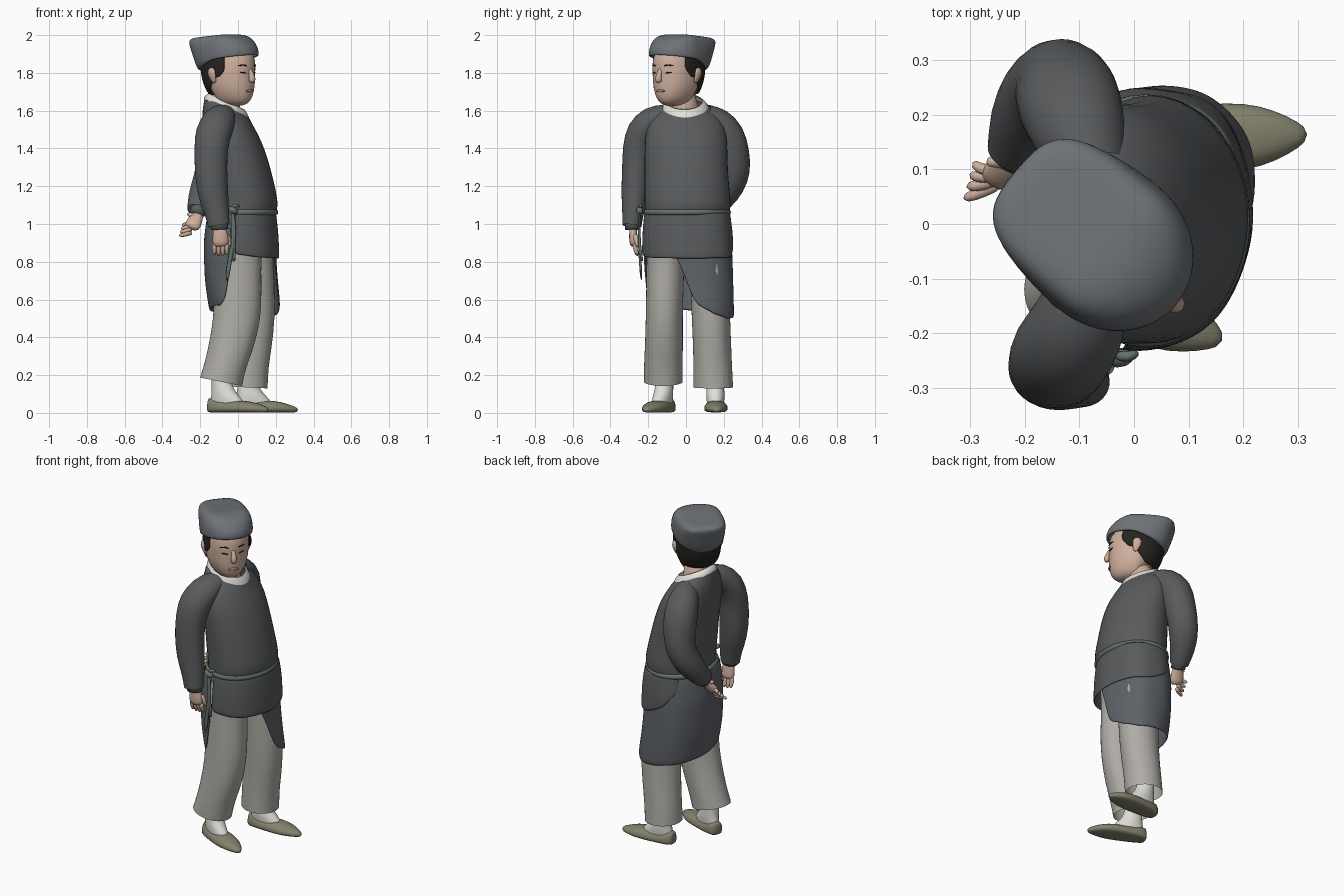
import bpy, math
from math import sin, cos, radians, pi
from mathutils import Vector, Matrix

def mat(name, *c):
    m = bpy.data.materials.new(name)
    m.diffuse_color = (*c, 1)
    return m

TUNIC = mat("dark_cloth", .1, .105, .11)
APRON = mat("apron_cloth", .11, .12, .135)
HAT = mat("hat_cloth", .155, .17, .185)
PANTS = mat("trouser_cloth", .43, .415, .38)
SKIN = mat("skin", .62, .43, .34)
WHITE = mat("white_cloth", .75, .74, .7)
SHOE = mat("shoe_cloth", .23, .22, .15)
BELT = mat("belt_cloth", .13, .17, .145)
HAIR = mat("hair", .018, .017, .014)
LIP = mat("lip", .45, .25, .2)
I = Matrix.Identity(4)

def skin(name, rings, m, closed=True, caps=(False, False), M=I, sub=1, thick=0):
    """Join equal-length rows of points into a smooth surface."""
    n, k = len(rings[0]), len(rings)
    verts = [M @ Vector(p) for r in rings for p in r]
    faces = [(i*n+j, i*n+(j+1) % n, (i+1)*n+(j+1) % n, (i+1)*n+j)
             for i in range(k-1) for j in range(n if closed else n-1)]
    if caps[0]: faces.append(tuple(range(n))[::-1])
    if caps[1]: faces.append(tuple((k-1)*n+j for j in range(n)))
    me = bpy.data.meshes.new(name)
    me.from_pydata(verts, [], faces)
    me.materials.append(m)
    me.shade_smooth()
    ob = bpy.data.objects.new(name, me)
    bpy.context.collection.objects.link(ob)
    if thick:
        s = ob.modifiers.new("thickness", 'SOLIDIFY')
        s.thickness, s.offset = thick, 0
    if sub:
        ob.modifiers.new("smooth", 'SUBSURF').levels = sub
        ob.modifiers["smooth"].render_levels = sub
    return ob

def spow(v, e):
    return math.copysign(abs(v)**e, v)

def ring(cx, cy, z, rx, ry, tilt=0, n=20, fold=0):
    """Level ellipse, tilted so that +x drops, with optional cloth folds."""
    pts = []
    for i in range(n):
        a = 2*pi*i/n
        f = 1 + fold*sin(5*a + z*17)
        pts.append((cx+rx*f*cos(a), cy+ry*f*sin(a), z-tilt*rx*cos(a)))
    return pts

def loft(name, rows, m, **kw):
    return skin(name, [ring(*r) for r in rows], m, **kw)

def tube(name, pts, m, n=10, flat=1, caps=(True, True), M=I, sub=1, fold=0):
    """Round limb along points (x, y, z, radius)."""
    P = [Vector(p[:3]) for p in pts]
    d = P[-1]-P[0]
    ref = Vector((1, 0, 0)) if abs(d.x) < .6*d.length else Vector((0, 1, 0))
    rings = []
    for i, p in enumerate(P):
        t = (P[min(i+1, len(P)-1)]-P[max(i-1, 0)]).normalized()
        u = (ref-t*ref.dot(t)).normalized()
        v = t.cross(u)
        r = pts[i][3]
        rings.append([p+r*(1+fold*sin(3*a+i*1.7))*(u*cos(a)+v*flat*sin(a))
                      for a in (2*pi*j/n for j in range(n))])
    return skin(name, rings, m, caps=caps, M=M, sub=sub)

def interp(table, x):
    for a, b in zip(table, table[1:]):
        if x <= b[0]:
            t = max(0, (x-a[0])/(b[0]-a[0]))
            return [p+(q-p)*t for p, q in zip(a[1:], b[1:])]
    return list(table[-1][1:])

# tunic body, belt, collar
loft("tunic_body", [
    (.02, .005, 1.04, .17, .218), (.03, .008, 1.075, .182, .23), (.03, .008, 1.12, .184, .232, 0, 20, .012),
    (.015, .003, 1.22, .178, .226, 0, 20, .01), (-.005, 0, 1.35, .165, .222), (-.035, 0, 1.47, .155, .222, .1),
    (-.055, 0, 1.56, .138, .195, .3), (-.06, -.005, 1.62, .117, .124, .45)], TUNIC)
loft("belt", [(.02, .006, 1.045, .18, .224), (.022, .006, 1.052, .194, .236),
              (.022, .006, 1.07, .195, .236), (.025, .006, 1.078, .182, .226)], BELT)
loft("collar", [(-.06, -.005, 1.605, .122, .128, .45), (-.062, -.005, 1.63, .113, .116, .45),
                (-.06, -.01, 1.65, .094, .096, .45)], WHITE, thick=.005)
tube("neck", [(-.075, 0, 1.55, .085), (-.065, -.01, 1.62, .078), (-.055, -.03, 1.72, .072)], SKIN, n=14)

# front skirt flap, and longer apron wrapped around the back
def wrap(name, angs, bottom, top, shape, m, rows=6):
    rings = []
    for k in range(rows):
        row = []
        for a in angs:
            z = top+(interp(bottom, a)[0]-top)*k/(rows-1)
            cx, rx, cy, ry = interp(shape, z)
            c, s = cos(radians(a)), sin(radians(a))
            e = 1-.2*min(1, max(0, 3*c*s))       # fuller over the two legs
            f = 1+.012*sin(a*.12+z*9)*k/rows
            row.append((cx+rx*f*spow(c, e), cy+ry*f*spow(s, e), z))
        rings.append(row)
    return skin(name, rings, m, closed=False, thick=.008)

wrap("front_skirt", range(-100, 126, 9), [(-100, .84), (-60, .82), (0, .815), (70, .82), (100, .88), (125, .98)], 1.06,
     [(.8, .017, .198, .01, .24), (.95, .02, .19, .008, .236), (1.06, .02, .178, .006, .224)], TUNIC)
wrap("apron", range(-18, 259, 6), [(-18, .85), (-6, .74), (8, .57), (30, .52), (60, .495), (90, .505), (180, .54), (235, .57), (246, .62), (258, .78)], 1.055,
     [(.5, .046, .186, .014, .236), (.7, .017, .189, .012, .236), (.9, .006, .186, .008, .231), (1.06, .013, .171, .006, .216)], APRON, 8)

# belt knot and hanging ties
tube("belt_knot", [(-.06, -.235, 1.085, .012), (-.03, -.25, 1.075, .022), (.0, -.24, 1.06, .012)], BELT)
tube("belt_loop", [(-.04, -.24, 1.08, .009), (-.01, -.245, 1.105, .013), (.01, -.235, 1.09, .008)], BELT, n=6)
for i, (x, y, z) in enumerate([(-.06, -.235, .69), (-.025, -.23, .8)]):
    tube(f"belt_tie_{i+1}", [(-.03, -.245, 1.07, .011), (-.015-i*.01, -.25, .95, .013),
                             ((x-.02)/2, y-.01, .84, .012), (x, y, z, .014)], BELT, n=8, flat=.6)

# sleeves, cuffs
tube("right_sleeve", [(-.08, -.1, 1.575, .07), (-.1, -.18, 1.555, .09), (-.13, -.235, 1.49, .1), (-.142, -.26, 1.4, .09),
                      (-.145, -.264, 1.28, .088), (-.135, -.27, 1.16, .084), (-.11, -.28, 1.06, .066), (-.1, -.287, .99, .058)],
     TUNIC, n=16, flat=.88, caps=(False, False), fold=.025)
tube("right_cuff", [(-.1, -.285, 1.02, .046), (-.097, -.285, .97, .046)], TUNIC, n=12, flat=.8, sub=0)
tube("left_sleeve", [(-.08, .1, 1.565, .07), (-.1, .165, 1.54, .088), (-.12, .22, 1.475, .1), (-.125, .247, 1.37, .093),
                     (-.14, .258, 1.28, .087), (-.168, .232, 1.2, .084), (-.198, .185, 1.13, .07), (-.216, .135, 1.07, .054)],
     TUNIC, n=16, caps=(False, False), fold=.025)
tube("left_cuff", [(-.205, .15, 1.085, .042), (-.22, .122, 1.05, .04)], TUNIC, n=12, sub=0)

# hands
tube("right_palm", [(-.097, -.28, 1.0, .034), (-.095, -.28, .95, .04), (-.092, -.277, .905, .046), (-.09, -.272, .88, .038)],
     SKIN, n=12, flat=.55)
for i in range(4):
    x = -.124+i*.022
    tube(f"right_finger_{i+1}", [(x, -.274, .9, .014), (x-.002, -.268, .865, .013), (x, -.255, .825+.006*abs(i-1.5), .01)], SKIN, n=8)
tube("right_thumb", [(-.065, -.272, .95, .016), (-.045, -.262, .91, .014), (-.045, -.255, .875, .01)], SKIN, n=8)
tube("left_palm", [(-.208, .14, 1.06, .032), (-.22, .115, 1.035, .036), (-.236, .092, 1.0, .046), (-.25, .075, .975, .04)],
     SKIN, n=12, flat=.6)
for i in range(4):
    z, y = .95+.018*i, .06+.011*i
    tube(f"left_finger_{i+1}", [(-.242, y+.018, z+.005, .014), (-.275, y, z-.005, .013), (-.315+.006*i, y-.015+.012*i, z-.012, .01)], SKIN, n=8)
tube("left_thumb", [(-.222, .11, 1.03, .015), (-.245, .116, 1.048, .014), (-.272, .113, 1.055, .01)], SKIN, n=8)

# trousers
loft("right_trouser_leg", [
    (.02, -.1, 1.0, .13, .1), (0, -.108, .85, .122, .102), (0, -.112, .65, .128, .1, 0, 20, .012),
    (-.003, -.115, .5, .127, .099), (-.037, -.118, .34, .122, .102, 0, 20, .02), (-.07, -.12, .24, .114, .104, 0, 20, .02),
    (-.09, -.12, .165, .113, .104, .2)], PANTS)
loft("left_trouser_leg", [
    (.04, .1, 1.0, .13, .1), (.068, .115, .85, .118, .102), (.073, .127, .65, .122, .103, 0, 20, .01),
    (.078, .132, .5, .12, .103), (.067, .138, .34, .113, .102, 0, 20, .02), (.055, .142, .24, .108, .104, 0, 20, .02),
    (.05, .145, .135, .108, .106, .05)], PANTS)

# shoes and socks, built along +x from the heel and turned into place
def foot(side, heel, yaw):
    M = Matrix.Translation((heel[0], heel[1], 0)) @ Matrix.Rotation(radians(yaw), 4, 'Z')
    rings = []
    for x, w, h in [(0, .024, .075), (.012, .042, .085), (.06, .055, .075), (.12, .06, .066),
                    (.2, .066, .068), (.26, .058, .058), (.31, .036, .042), (.346, .012, .026)]:
        rings.append([(x, w*.88, .004), (x, w, .02), (x, w*.95, h*.6), (x, w*.65, h*.92), (x, 0, h),
                      (x, -w*.65, h*.92), (x, -w*.95, h*.6), (x, -w, .02), (x, -w*.88, .004), (x, 0, .002)])
    skin(side+"_shoe", rings, SHOE, caps=(True, True), M=M)
    loft(side+"_sock", [(.07, 0, .24, .05, .046), (.072, 0, .18, .05, .045), (.085, 0, .12, .062, .048),
                        (.1, 0, .085, .082, .05), (.11, 0, .05, .1, .045)], WHITE, M=M)

foot("right", (-.158, -.085), -22)
foot("left", (-.027, .152), 2)

# head: local +x is the face direction
H = Matrix.Translation((-.045, -.045, 0)) @ Matrix.Rotation(radians(-40), 4, 'Z')
HEAD = [(1.625, .08, -.01, .035), (1.637, .118, .02, .066), (1.665, .137, .05, .09), (1.7, .144, .08, .107), (1.74, .148, .11, .118),
        (1.79, .146, .135, .122), (1.84, .151, .147, .123), (1.9, .142, .145, .116), (1.95, .1, .11, .08)]

def head_pt(a, z, s=1):
    f, b, w = interp(HEAD, z)
    c = cos(radians(a))
    return (s*(f if c > 0 else b)*c, s*w*sin(radians(a)), z)

def face_line(name, pts, m):
    tube(name, [(*head_pt(a, z, 1.0), r) for a, z, r in pts], m, n=8, M=H)

skin("head", [[head_pt(15*i, r[0]) for i in range(24)] for r in HEAD], SKIN, caps=(True, True), M=H)
tube("nose", [(.139, 0, 1.825, .01), (.147, 0, 1.8, .013), (.162, 0, 1.768, .02), (.149, 0, 1.748, .018)], SKIN, n=10, M=H)
face_line("lips", [(-17, 1.703, .003), (-6, 1.705, .008), (6, 1.705, .008), (17, 1.703, .003)], LIP)
for s, nm in ((1, "left"), (-1, "right")):
    face_line(nm+"_eye", [(s*14, 1.797, .002), (s*22, 1.802, .0055), (s*33, 1.802, .002)], HAIR)
    face_line(nm+"_brow", [(s*12, 1.835, .003), (s*23, 1.845, .005), (s*38, 1.836, .002)], HAIR)
    tube(nm+"_ear", [(.0, s*.12, 1.745, .012), (-.006, s*.129, 1.77, .02), (-.014, s*.136, 1.80, .03), (-.012, s*.132, 1.83, .018)],
         SKIN, n=10, flat=.5, M=H)

# hair behind the ears with sideburns
BOT = [(62, 1.83), (76, 1.775), (88, 1.78), (100, 1.73), (120, 1.69), (180, 1.68)]
rows = []
for k in range(6):
    row = []
    for a in range(62, 299, 8):
        b = interp(BOT, a if a <= 180 else 360-a)[0]
        p = head_pt(a, 1.9+(b-1.9)*k/5, 1.04)
        back = max(0, -cos(radians(a)))
        row.append((p[0]-.035*back*(k/5), p[1], p[2]))
    rows.append(row)
skin("hair", rows, HAIR, closed=False, M=H, thick=.012)

# cloth cap: round front rim, deep squared back, creased raised top panel
def cap_ring(f, b, w, z, drop, back_drop, sq, n=32):
    pts = []
    for i in range(n):
        c, s = cos(2*pi*i/n), sin(2*pi*i/n)
        e = sq if c < 0 else 1
        x = (f if c > 0 else b)*spow(c, e)
        pts.append((x, w*spow(s, e), z+(drop if c > 0 else back_drop)*x))
    return pts

skin("cap", [cap_ring(*r) for r in [
    (.148, .145, .128, 1.875, .15, .4, 1), (.16, .168, .143, 1.868, .15, .4, .9), (.162, .185, .146, 1.885, .12, .3, .85),
    (.158, .205, .145, 1.92, .07, .15, .75), (.142, .222, .139, 1.954, 0, .02, .62), (.118, .228, .132, 1.978, 0, .03, .58),
    (.08, .205, .115, 1.996, 0, .05, .6), (.045, .14, .085, 2.003, 0, .1, .7), (.015, .06, .04, 2.003, 0, .1, 1)]],
     HAT, caps=(False, True), M=H)
